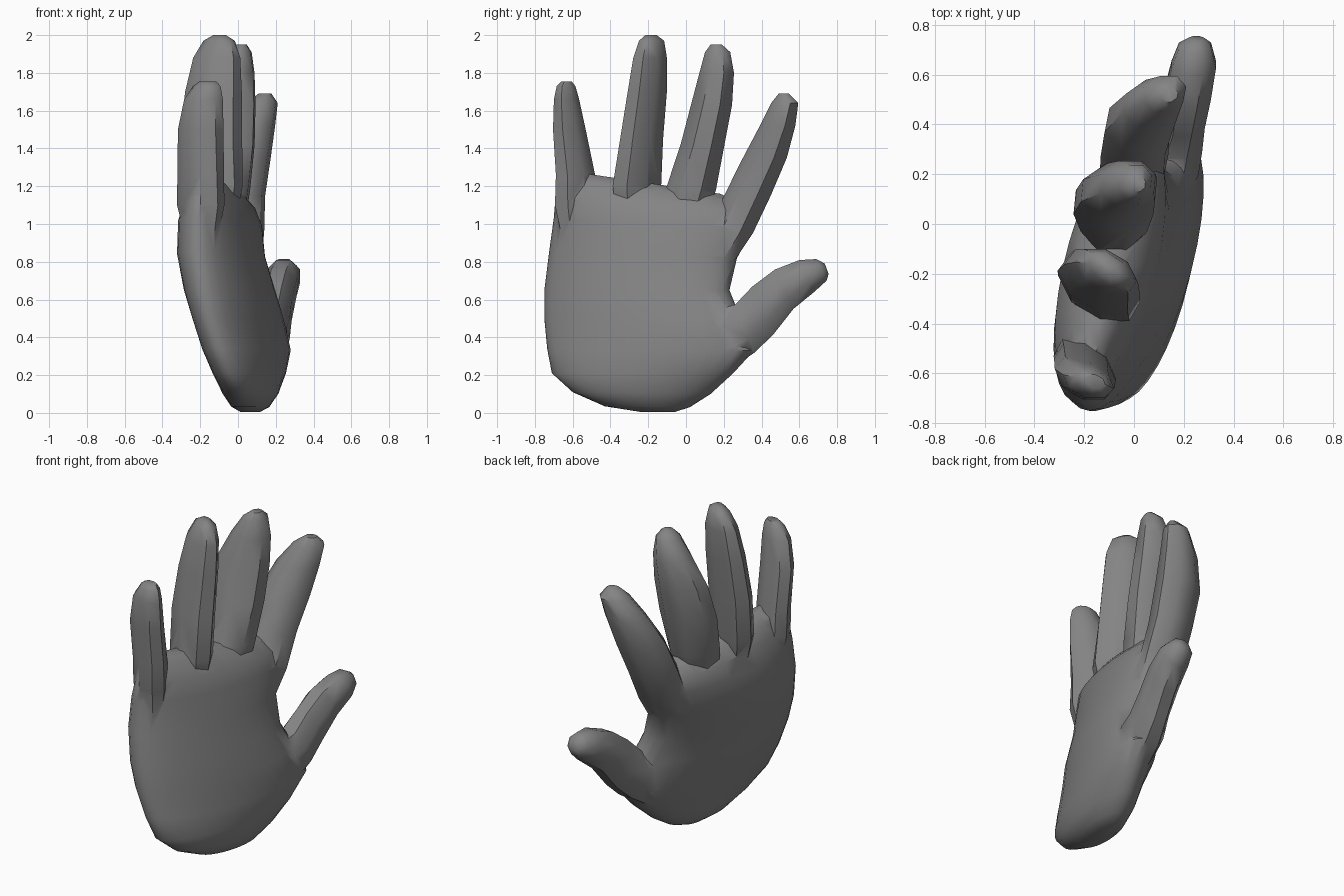
import bpy, bmesh, math
from mathutils import Vector

cube = bpy.data.objects.get("Cube")
if cube:
    bpy.data.objects.remove(cube, do_unlink=True)

# One grey material for the whole hand
grey = bpy.data.materials.new("grey")
grey.use_nodes = True
GREY = (0.23, 0.23, 0.23, 1)
grey.diffuse_color = GREY
grey.node_tree.nodes["Principled BSDF"].inputs["Base Color"].default_value = GREY


def loft(name, sections, sides):
    """Skin rings; each section is (edge point, opposite edge point, half thickness in x)."""
    bm = bmesh.new()
    rings = []
    for a, b, t in sections:
        a, b = Vector(a), Vector(b)
        mid, half = (a + b) / 2, (b - a) / 2
        turn = 0.5 if sides == 8 else 0
        grow = 1.07 if sides == 8 else 1    # let the octagon reach its full width
        ring = []
        for i in range(sides):
            w = 2 * math.pi * (i + turn) / sides
            ring.append(bm.verts.new(mid + half * grow * math.cos(w)
                                     + Vector((t * grow * math.sin(w), 0, 0))))
        rings.append(ring)
    for r, q in zip(rings, rings[1:]):
        for i in range(sides):
            j = (i + 1) % sides
            bm.faces.new((r[i], r[j], q[j], q[i]))
    bm.faces.new(rings[0][::-1])
    bm.faces.new(rings[-1])
    bmesh.ops.recalc_face_normals(bm, faces=bm.faces)
    mesh = bpy.data.meshes.new(name)
    bm.to_mesh(mesh)
    bm.free()
    mesh.materials.append(grey)
    obj = bpy.data.objects.new(name, mesh)
    bpy.context.collection.objects.link(obj)
    return obj


# Palm: slanted rounded slab, from the heel up to the knuckles
hand = loft("hand", [
    ((0.05, -0.24, 0.005), (0.08, -0.06, 0.005), 0.05),
    ((0.03, -0.43, 0.035), (0.10, 0.02, 0.03), 0.095),
    ((0.00, -0.60, 0.11), (0.13, 0.13, 0.10), 0.135),
    ((-0.05, -0.71, 0.21), (0.17, 0.25, 0.21), 0.16),
    ((-0.10, -0.735, 0.34), (0.19, 0.36, 0.33), 0.185),
    ((-0.15, -0.75, 0.50), (0.15, 0.29, 0.50), 0.19),
    ((-0.18, -0.75, 0.65), (0.09, 0.23, 0.65), 0.20),
    ((-0.21, -0.725, 0.85), (0.03, 0.27, 0.82), 0.20),
    ((-0.21, -0.70, 1.03), (0.02, 0.36, 0.98), 0.19),
    ((-0.20, -0.69, 1.15), (0.01, 0.36, 1.06), 0.155),
    ((-0.20, -0.62, 1.24), (-0.01, 0.28, 1.12), 0.10),
    ((-0.18, -0.55, 1.27), (-0.03, 0.18, 1.16), 0.04),
], 32)

# Fingers: lean of the cross-section, then rows of (z, y from, y to, x from, x to)
FINGERS = {
    "little_finger": (-0.2, [
        (0.85, -0.64, -0.50, -0.25, -0.13), (1.10, -0.695, -0.46, -0.305, -0.09),
        (1.26, -0.69, -0.48, -0.305, -0.09), (1.50, -0.705, -0.53, -0.305, -0.09),
        (1.66, -0.70, -0.565, -0.275, -0.09), (1.73, -0.685, -0.585, -0.23, -0.10),
        (1.755, -0.66, -0.605, -0.20, -0.12)]),
    "ring_finger": (-0.25, [
        (0.92, -0.35, -0.18, -0.22, -0.05), (1.20, -0.39, -0.13, -0.28, 0.00),
        (1.45, -0.35, -0.12, -0.285, 0.00), (1.70, -0.31, -0.10, -0.26, 0.00),
        (1.88, -0.28, -0.10, -0.22, -0.005), (1.97, -0.25, -0.115, -0.17, -0.03),
        (2.00, -0.215, -0.155, -0.125, -0.07)]),
    "middle_finger": (0.05, [
        (0.90, -0.14, 0.06, -0.16, 0.02), (1.18, -0.11, 0.16, -0.21, 0.06),
        (1.42, -0.03, 0.205, -0.24, 0.085), (1.63, 0.025, 0.245, -0.21, 0.09),
        (1.80, 0.07, 0.255, -0.13, 0.085), (1.91, 0.10, 0.235, -0.06, 0.07),
        (1.95, 0.13, 0.19, -0.01, 0.045)]),
    "index_finger": (0.1, [
        (0.72, 0.00, 0.20, -0.06, 0.10), (0.95, 0.11, 0.355, -0.13, 0.13),
        (1.15, 0.20, 0.45, -0.125, 0.135), (1.35, 0.30, 0.535, -0.11, 0.165),
        (1.52, 0.39, 0.58, -0.04, 0.19), (1.64, 0.45, 0.595, 0.045, 0.205),
        (1.69, 0.49, 0.545, 0.11, 0.175)]),
}
digits = []
for name, (slant, rows) in FINGERS.items():
    sections = []
    for z, y0, y1, x0, x1 in rows:
        cx, lean = (x0 + x1) / 2, slant * (y1 - y0)
        sections.append(((cx - lean, y0, z), (cx + lean, y1, z), (x1 - x0) / 2))
    digits.append(loft(name, sections, 8))

# Thumb: rows of (upper y, upper z, lower y, lower z, x from, x to)
THUMB = [
    (0.06, 0.50, 0.13, 0.22, 0.06, 0.20), (0.17, 0.55, 0.26, 0.25, 0.04, 0.26),
    (0.26, 0.575, 0.36, 0.315, 0.06, 0.275), (0.35, 0.67, 0.46, 0.41, 0.10, 0.285),
    (0.47, 0.76, 0.57, 0.55, 0.12, 0.31), (0.60, 0.81, 0.68, 0.64, 0.15, 0.33),
    (0.69, 0.815, 0.745, 0.70, 0.18, 0.31), (0.735, 0.79, 0.755, 0.735, 0.22, 0.28)]
digits.append(loft("thumb", [
    (((x0 + x1) / 2, ya, za), ((x0 + x1) / 2, yb, zb), (x1 - x0) / 2)
    for ya, za, yb, zb, x0, x1 in THUMB], 8))

# Merge the digits into the palm as one skin
bpy.ops.object.select_all(action='DESELECT')
hand.select_set(True)
bpy.context.view_layer.objects.active = hand
for digit in digits:
    union = hand.modifiers.new("union", 'BOOLEAN')
    union.operation = 'UNION'
    union.solver = 'EXACT'
    union.object = digit
    bpy.ops.object.modifier_apply(modifier=union.name)
    bpy.data.objects.remove(digit, do_unlink=True)
bpy.ops.object.shade_smooth_by_angle(angle=math.radians(46))
